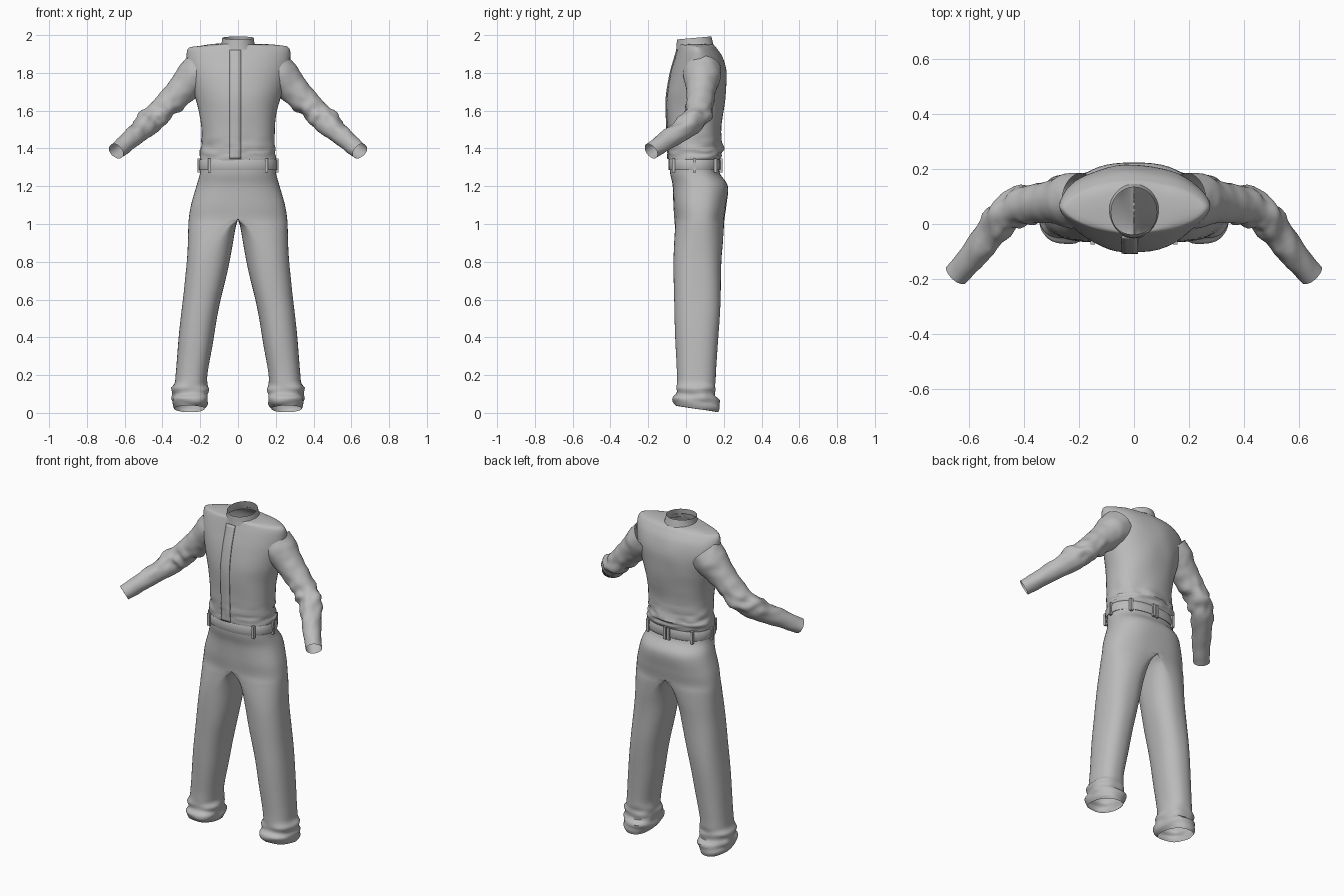
import bpy
import bmesh
from math import cos, sin, pi, exp, copysign
from mathutils import Vector, noise

if "Cube" in bpy.data.objects:
    bpy.data.objects.remove(bpy.data.objects["Cube"])

SEGMENTS = 48

cloth = bpy.data.materials.new("grey_cloth")
cloth.use_nodes = True
cloth.diffuse_color = (0.5, 0.5, 0.5, 1)
cloth.node_tree.nodes["Principled BSDF"].inputs["Base Color"].default_value = (0.5, 0.5, 0.5, 1)
cloth.node_tree.nodes["Principled BSDF"].inputs["Roughness"].default_value = 0.8


def finish(name, bm, mirror=False, angle=0.9):
    mesh = bpy.data.meshes.new(name)
    bm.to_mesh(mesh)
    bm.free()
    mesh.materials.append(cloth)
    obj = bpy.data.objects.new(name, mesh)
    bpy.context.collection.objects.link(obj)
    bpy.ops.object.select_all(action="DESELECT")
    obj.select_set(True)
    bpy.context.view_layer.objects.active = obj
    bpy.ops.object.shade_smooth_by_angle(angle=angle)
    if mirror:
        obj.modifiers.new("Mirror", "MIRROR").use_clip = True
    return obj


def power(value, p):
    return copysign(abs(value) ** (2 / p), value)


def oval(cx, out, inner, y0, y1, z, p=2.0, tilt=0.0):
    """Horizontal ring with separate outer and inner half widths."""
    ring = []
    for i in range(SEGMENTS):
        t = 2 * pi * i / SEGMENTS - pi / 2
        c, s = power(cos(t), p), power(sin(t), p)
        if abs(c) < 0.0001:
            c = 0.0
        y = (y0 + y1) / 2 + s * (y1 - y0) / 2
        ring.append(Vector((cx + c * (out if c > 0 else inner), y, z + tilt * s)))
    return ring


def refine(rings, steps):
    """Smooth the key rings into many closely spaced ones."""
    result = []
    last = len(rings) - 1
    for k in range(last):
        quad = [rings[max(0, min(last, k + j))] for j in (-1, 0, 1, 2)]
        for n in range(steps):
            t = n / steps
            result.append([b + ((c - a) * t + (2 * a - 5 * b + 4 * c - d) * t * t
                                + (3 * b - a - 3 * c + d) * t ** 3) / 2
                           for a, b, c, d in zip(*quad)])
    return result + [rings[-1]]


def loft(name, rings, steps=5, crease=None, half=False):
    """Open tube through the rings; crease(co) gives a normal offset."""
    bm = bmesh.new()
    rows = []
    for ring in refine(rings, steps):
        if half:
            for co in ring:
                co.x = max(0.0, co.x)
        rows.append([bm.verts.new(co) for co in ring])
    for low, high in zip(rows, rows[1:]):
        for i in range(SEGMENTS):
            j = (i + 1) % SEGMENTS
            quad = (low[i], low[j], high[j], high[i])
            if not half or max(v.co.x for v in quad) > 0.0001:
                bm.faces.new(quad)
    bmesh.ops.delete(bm, geom=[v for v in bm.verts if not v.link_faces], context="VERTS")
    bm.normal_update()
    if crease:
        for v, amount in [(v, crease(v.co)) for v in bm.verts]:
            seam = half and v.co.x < 0.0001
            v.co += v.normal * amount
            if seam:
                v.co.x = 0.0
    bmesh.ops.recalc_face_normals(bm, faces=bm.faces)
    return finish(name, bm, mirror=half)


def band(z, centre, width):
    return exp(-((z - centre) / width) ** 2)


def wrinkle(co, sx, sy, sz):
    return noise.noise(Vector((co.x * sx, co.y * sy, co.z * sz)))


# Jacket body: height, half width, front, back, squareness
def jacket_crease(co):
    back = 1.0 if co.y > 0.05 else 0.35
    return (0.022 * back * band(co.z, 1.4, 0.05) * wrinkle(co, 14, 10, 42)
            + 0.006 * wrinkle(co, 9, 9, 6))


JACKET = [(1.335, .2, -.09, .175, 2.3), (1.36, .202, -.092, .185, 2.3), (1.4, .195, -.092, .188, 2.3),
          (1.5, .192, -.098, .185, 2.3), (1.6, .205, -.102, .2, 2.2), (1.7, .235, -.1, .212, 2.1),
          (1.8, .262, -.083, .215, 2), (1.88, .274, -.06, .195, 1.9), (1.93, .268, -.045, .165, 1.7),
          (1.945, .225, -.042, .152, 1.6), (1.955, .09, -.04, .142, 2)]
jacket = loft("jacket_body", [oval(0, w, w, a, b, z, p) for z, w, a, b, p in JACKET], 6, jacket_crease)

# Stand collar, higher at the back
COLLAR = [(1.93, .098, -.052, .148), (1.955, .088, -.05, .142), (1.985, .083, -.048, .134)]
loft("collar", [oval(0, w, w, a, b, z, 2, 0.008) for z, w, a, b in COLLAR])


# Sleeves: centre and radius along the arm
def sleeve_crease(co):
    return (0.004 + 0.016 * band(co.z, 1.57, 0.07)) * wrinkle(co, 22, 12, 22)


SLEEVE = [(.19, .085, 1.82, .1), (.235, .085, 1.775, .098), (.29, .08, 1.718, .08), (.36, .073, 1.645, .071),
          (.43, .055, 1.575, .068), (.485, .015, 1.523, .061), (.565, -.09, 1.453, .052),
          (.645, -.185, 1.385, .045)]


def sleeve_rings():
    points = [Vector(row[:3]) for row in SLEEVE]
    rings = []
    for k, row in enumerate(SLEEVE):
        along = points[min(k + 1, len(points) - 1)] - points[max(k - 1, 0)]
        turn = along.to_track_quat("Z", "Y")
        rings.append([points[k] + turn @ Vector((row[3] * cos(t), row[3] * sin(t), 0))
                      for t in (2 * pi * i / SEGMENTS for i in range(SEGMENTS))])
    return rings


loft("sleeves", sleeve_rings(), 6, sleeve_crease, half=True)


# Trousers: height, centre, outer edge, inner edge, front, back
def trouser_crease(co):
    return 0.006 * wrinkle(co, 8, 8, 3) + 0.024 * band(co.z, 0.09, 0.06) * wrinkle(co, 9, 9, 26)


TROUSERS = [(1.345, 0, .197, 0, -.086, .168), (1.27, 0, .203, 0, -.084, .178), (1.2, 0, .222, 0, -.07, .222),
            (1.1, 0, .25, 0, -.065, .215), (1.03, 0, .262, 0, -.06, .205), (.98, .06, .266, .01, -.06, .2),
            (.9, .12, .27, .024, -.063, .192), (.8, .16, .276, .045, -.064, .185),
            (.6, .19, .292, .09, -.06, .182), (.4, .22, .312, .128, -.055, .172),
            (.2, .248, .33, .165, -.048, .162), (.12, .252, .346, .158, -.05, .16),
            (.06, .255, .352, .16, -.068, .18), (.022, .258, .335, .18, -.055, .17)]
loft("trousers", [oval(c, o - c, c - i, a, b, z, 2.3, -.018 if z < .1 else 0)
                  for z, c, o, i, a, b in TROUSERS], 6, trouser_crease, half=True)

# Waistband
loft("waistband", [oval(0, w, w, -.088 - g, .178 + g, z, 2.3)
                   for z, w, g in ((1.285, .203, 0), (1.29, .208, .005), (1.335, .206, .005), (1.34, .2, 0))], 2)

# Belt loops around the waistband
bm = bmesh.new()
for x, y in ((.15, -.066), (.15, .155), (.206, .045), (0.012, .186)):
    made = bmesh.ops.create_cube(bm, size=1)["verts"]
    for v in made:
        v.co = Vector((x + v.co.x * .016, y + v.co.y * .016, 1.31 + v.co.z * .075))
finish("belt_loops", bm, mirror=True, angle=0.5)


# Flat strips laid on the chest and the fly
def strip(name, target, x, width, low, high):
    bm = bmesh.new()
    bmesh.ops.create_grid(bm, x_segments=3, y_segments=40, size=0.5)
    for v in bm.verts:
        v.co = Vector((x + v.co.x * width, -0.4, (low + high) / 2 + v.co.y * (high - low)))
    obj = finish(name, bm)
    wrap = obj.modifiers.new("Wrap", "SHRINKWRAP")
    wrap.target = target
    wrap.wrap_method = "PROJECT"
    wrap.use_project_x = wrap.use_project_z = False
    wrap.use_project_y = True
    wrap.use_negative_direction = wrap.use_positive_direction = True
    wrap.offset = 0.003
    solid = obj.modifiers.new("Thickness", "SOLIDIFY")
    solid.thickness = 0.006
    solid.offset = 0


strip("front_placket", jacket, -0.015, 0.06, 1.345, 1.92)
